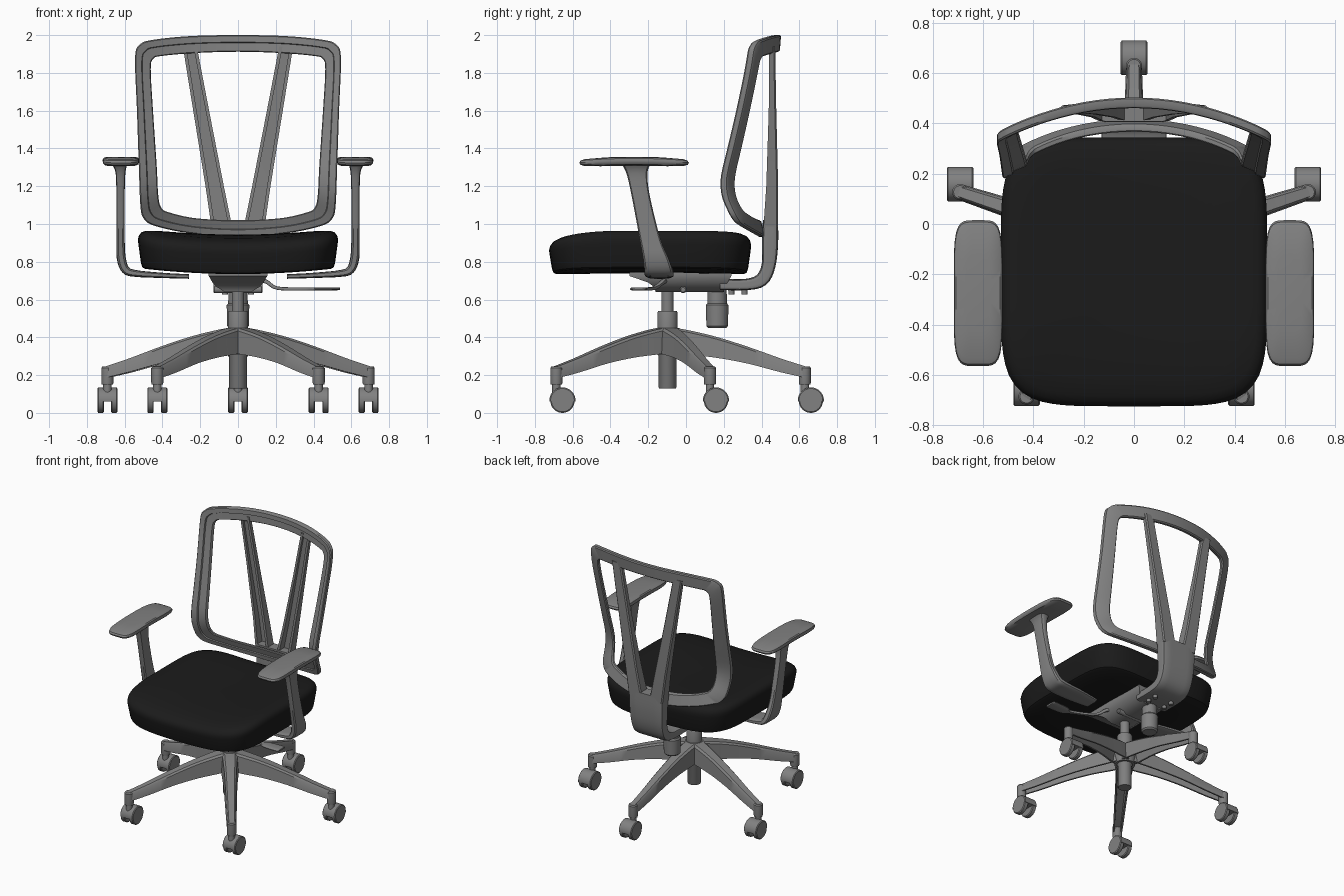
import bpy, bmesh, math
from mathutils import Vector

if "Cube" in bpy.data.objects:
    bpy.data.objects.remove(bpy.data.objects["Cube"])

def material(name, v):
    m = bpy.data.materials.new(name)
    m.diffuse_color = (v, v, v, 1)
    m.use_nodes = True
    m.node_tree.nodes["Principled BSDF"].inputs["Base Color"].default_value = m.diffuse_color
    return m

GREY = material("grey plastic", 0.22)
BLACK = material("black fabric", 0.011)

def loft(name, rings, mat=GREY, closed=False):
    """Skin a list of equal-length point rings; cap the ends unless closed."""
    bm = bmesh.new()
    vs = [[bm.verts.new(p) for p in r] for r in rings]
    n = len(vs[0])
    for i in range(len(vs) - (0 if closed else 1)):
        a, b = vs[i], vs[(i + 1) % len(vs)]
        for j in range(n):
            bm.faces.new((a[j], a[(j + 1) % n], b[(j + 1) % n], b[j]))
    if not closed:
        bm.faces.new(vs[0])
        bm.faces.new(vs[-1])
    bmesh.ops.recalc_face_normals(bm, faces=bm.faces)
    me = bpy.data.meshes.new(name)
    bm.to_mesh(me)
    bm.free()
    me.materials.append(mat)
    ob = bpy.data.objects.new(name, me)
    bpy.context.collection.objects.link(ob)
    return ob

def spline(pts, k=4, closed=False):
    """Catmull-Rom through tuples of any length."""
    n, out = len(pts), []
    get = (lambda i: pts[i % n]) if closed else (lambda i: pts[max(0, min(n - 1, i))])
    for i in range(n if closed else n - 1):
        for s in range(k):
            t = s / k
            out.append(tuple(0.5 * (2 * b + (c - a) * t + (2 * a - 5 * b + 4 * c - d) * t * t
                             + (3 * b - a - 3 * c + d) * t ** 3)
                             for a, b, c, d in zip(get(i - 1), get(i), get(i + 1), get(i + 2))))
    return out if closed else out + [pts[-1]]

def oval(rx, ry, e, n):
    """Superellipse outline."""
    out = []
    for i in range(n):
        c, s = math.cos(2 * math.pi * (i + .5) / n), math.sin(2 * math.pi * (i + .5) / n)
        f = (abs(c) ** e + abs(s) ** e) ** (-1 / e)
        out.append((rx * c * f, ry * s * f))
    return out

def sweep(name, stations, axis, e=5, n=20):
    """Stations are (x, y, z, half thickness, half width along axis)."""
    st, axis, rings = spline(stations), Vector(axis), []
    for i, q in enumerate(st):
        t = Vector(st[min(i + 1, len(st) - 1)][:3]) - Vector(st[max(i - 1, 0)][:3])
        nrm = t.cross(axis).normalized()
        rings.append([Vector(q[:3]) + nrm * u + axis * v for u, v in oval(q[3], q[4], e, n)])
    return loft(name, rings)

def lathe(name, x, y, prof, n=32):
    """Turned part from (radius, z) pairs."""
    return loft(name, [[(x + r * math.cos(2 * math.pi * i / n), y + r * math.sin(2 * math.pi * i / n), z)
                        for i in range(n)] for r, z in prof])

def disc(name, x0, x1, y, z, r, a0=0, a1=2 * math.pi, n=32):
    """Cylinder (or sector) along x."""
    return loft(name, [[(x, y + q * math.cos(a0 + (a1 - a0) * i / n), z + q * math.sin(a0 + (a1 - a0) * i / n))
                        for i in range(n + (a1 - a0 < 6))]
                       for x, q in ((x0, r - .006), (x0 + .005, r), (x1 - .005, r), (x1, r - .006))])

# five-star base with casters
CY, R = -0.098, 0.727
for k in range(5):
    ang = math.radians(90 + 72 * k)
    dx, dy = math.cos(ang), math.sin(ang)
    rings = []
    for r, w, top, bot in spline([(.03, .06, .45, .32), (.1, .058, .44, .31), (.25, .048, .405, .293),
                                  (.42, .042, .352, .262), (.6, .036, .288, .215), (.735, .031, .245, .185)]):
        sec = [(-w, bot), (-w * .85, top - .012), (-w * .6, top), (w * .6, top), (w * .85, top - .012), (w, bot),
               (w - .012, bot), (w * .6, top - .035), (-w * .6, top - .035), (.012 - w, bot)]
        rings.append([(dx * r - dy * u, CY + dy * r + dx * u, z) for u, z in sec])
    loft("base_leg", rings)
    x, y = dx * R, CY + dy * R
    lathe("leg_socket", x, y, [(.03, .15), (.032, .16), (.032, .238), (.026, .246)])
    lathe("caster_stem", x, y, [(.022, .1), (.022, .155)], 16)
    disc("caster_hood", x - .053, x + .053, y + .032, .066, .069, -.1, math.pi + .1)
    for s in (-1, 1):
        disc("caster_wheel", x + s * .036 - .017, x + s * .036 + .017, y + .032, .064, .064)

# gas column and tension knob
lathe("base_hub", 0, CY, [(.07, .31), (.075, .33), (.085, .43), (.06, .45)])
lathe("gas_column", 0, CY, [(.044, .13), (.047, .135), (.047, .3), (.053, .31), (.053, .53), (.049, .54),
                            (.032, .54), (.032, .66)])
lathe("tension_knob", 0, .165, [(.048, .45), (.057, .46), (.06, .57), (.052, .58), (.05, .66)])

# tilt mechanism under the seat
box = lambda w, y0, y1, z: [(-w, y0, z), (w, y0, z), (w, y1, z), (-w, y1, z)]
loft("tilt_mechanism", [box(.07, -.16, .2, .64), box(.115, -.17, .2, .668),
                        box(.135, -.2, .22, .69), box(.155, -.3, .24, .725), box(.155, -.3, .24, .745)])
disc("tilt_pivot", -.13, .13, -.015, .652, .018)
for s in (-1, 1):
    for y in (.24, .31):
        lathe("support_bolt", s * .07, y, [(.016, .628), (.016, .66)], 12)
sweep("height_lever", [(.1, -.1, .705, .012, .014), (.15, -.12, .695, .011, .013), (.21, -.17, .66, .009, .013),
                       (.36, -.24, .656, .009, .014), (.41, -.25, .656, .009, .04), (.52, -.25, .657, .008, .046),
                       (.54, -.25, .657, .006, .036)], (0, 1, 0), 4, 12)

# seat cushion, dished across and dropping at the front
rings = []
for s, z in ((.6, .735), (.93, .735), (.955, .742), (.97, .765), (.995, .86), (1, .885), (.99, .908),
             (.965, .926), (.92, .937), (.8, .943), (.55, .944), (.25, .943), (.05, .943)):
    ring = []
    for x, y in oval(.53 * s, .535 * s, 5, 96):
        y -= .19
        drop = max(0, -y - .35) / .38
        ring.append((x, y, z + .032 * (x / .53) ** 2 - .035 * drop ** 2 * (z - .735) / .2))
    rings.append(ring)
loft("seat", rings, BLACK)

# armrests
for s in (-1, 1):
    loft("arm_pad", [[(s * .62 + x, y - .275, z - .012 * (y / .29) ** 2) for x, y in oval(.097 * q, .29 * q, 5, 64)]
                     for q, z in ((.6, 1.31), (.9, 1.316), (.98, 1.325), (1, 1.336), (.975, 1.347),
                                  (.9, 1.353), (.5, 1.356))])
    sweep("arm_post", [(s * x, y, z, a, b) for x, y, z, a, b in (
        (.625, -.265, 1.32, .042, .078), (.622, -.26, 1.27, .026, .056), (.622, -.24, 1.15, .022, .048),
        (.622, -.19, .92, .022, .055), (.618, -.16, .82, .024, .067), (.595, -.145, .757, .022, .075),
        (.54, -.142, .738, .018, .077), (.4, -.14, .728, .014, .072), (.26, -.14, .722, .012, .055))], (0, 1, 0))

# back support curving up behind the seat
sweep("back_support", [(0, .18, .68, .03, .13), (0, .32, .68, .03, .13), (0, .4, .705, .036, .13),
                       (0, .437, .78, .037, .132), (0, .445, .9, .043, .138), (0, .447, 1.02, .04, .142)],
      (1, 0, 0), 8, 32)

# V-shaped uprights, channels open to the front
for s in (-1, 1):
    rings = []
    for z, x0, x1, y0, y1 in ((.98, .03, .14, .41, .487), (1.2, .075, .172, .425, .488),
                              (1.6, .153, .237, .438, .478), (1.94, .218, .292, .44, .472)):
        f, d = .018, y1 - .018
        rings.append([(s * x, y, z) for x, y in ((x0, y0), (x0, y1 - .008), (x0 + .008, y1), (x1 - .008, y1),
                      (x1, y1 - .008), (x1, y0), (x1 - f, y0), (x1 - f, d), (x0 + f, d), (x0 + f, y0))])
    loft("back_upright", rings)

# curved back frame: outer and inner outlines (x, z), bent in y
outer = [(0, 2.0), (.25, 1.995), (.45, 1.975), (.52, 1.95), (.545, 1.88), (.535, 1.6), (.525, 1.3),
         (.517, 1.1), (.5, 1.03), (.44, .99), (.25, .95), (0, .932)]
inner = [(0, 1.912), (.23, 1.905), (.4, 1.89), (.447, 1.875), (.462, 1.82), (.45, 1.6), (.43, 1.3),
         (.422, 1.15), (.405, 1.085), (.36, 1.06), (.22, 1.03), (0, 1.02)]
bend = spline([(2.02, .485), (1.85, .468), (1.6, .412), (1.4, .362), (1.25, .325), (1.15, .328),
               (1.05, .365), (.97, .392), (.92, .4)], 8)

def depth(x, z):
    for (z0, y0), (z1, y1) in zip(bend, bend[1:]):
        if z >= z1:
            break
    return y0 + (y1 - y0) * (z - z0) / (z1 - z0) - .45 * x * x

loop = lambda h: spline(h + [(-x, z) for x, z in h[-2:0:-1]], 5, True)
rings = []
for (xo, zo), (xi, zi) in zip(loop(outer), loop(inner)):
    ring = []
    for t, dy in ((0, -.012), (.06, -.02), (.42, -.02), (.46, -.01), (.95, -.01), (1, -.004),
                  (1, .012), (.92, .02), (.08, .02), (0, .014)):
        x, z = xo + (xi - xo) * t, zo + (zi - zo) * t
        ring.append((x, depth(x, z) + dy, z))
    rings.append(ring)
loft("back_frame", rings, closed=True)

# smooth shading with sharp edges kept
bpy.ops.object.select_all(action='SELECT')
bpy.context.view_layer.objects.active = bpy.data.objects["seat"]
bpy.ops.object.shade_smooth_by_angle(angle=math.radians(35))
